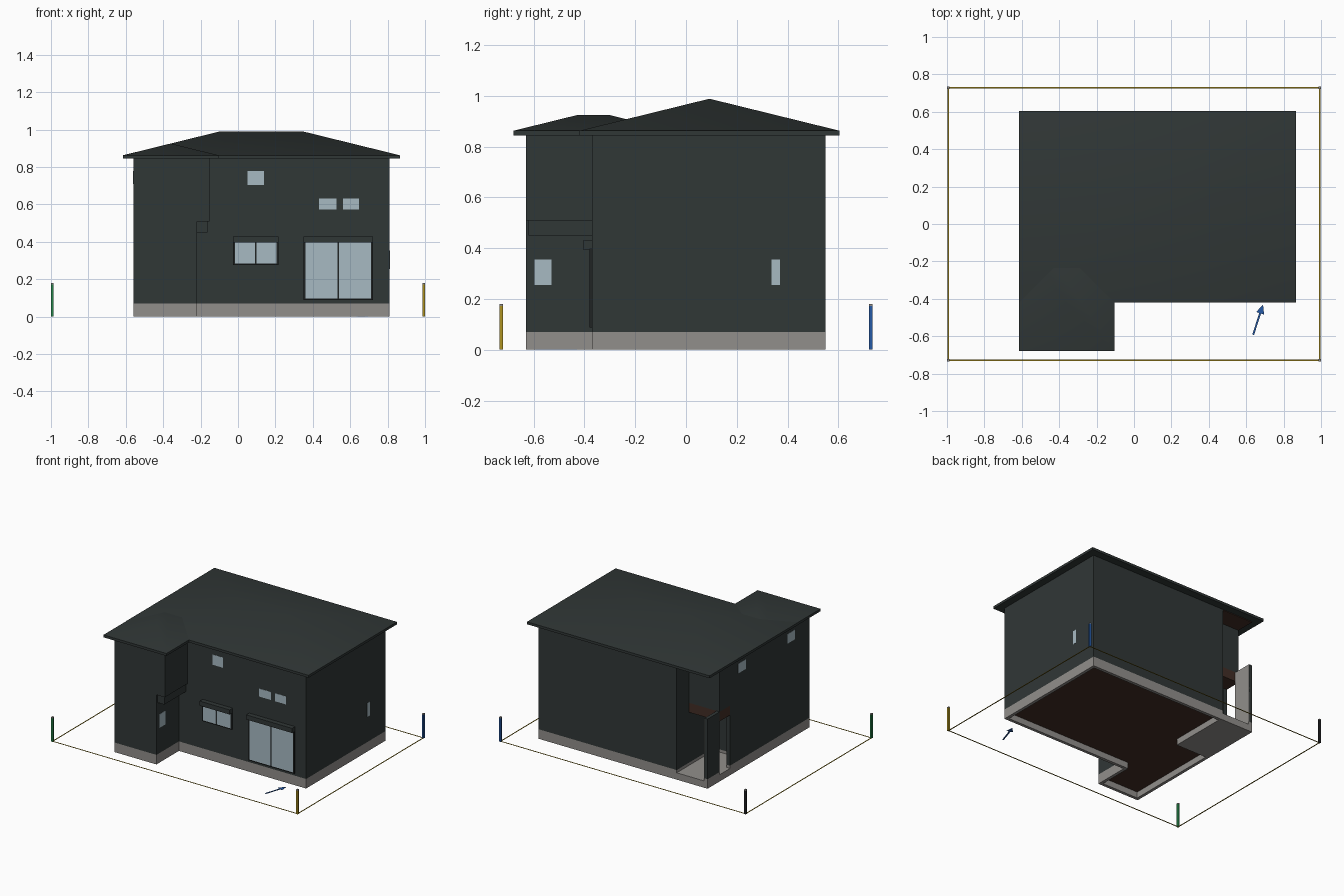
import bpy, bmesh
from math import radians
from mathutils import Vector

if "Cube" in bpy.data.objects:
    bpy.data.objects.remove(bpy.data.objects["Cube"])


def material(name, rgb):
    m = bpy.data.materials.new(name)
    m.diffuse_color = (*rgb, 1)
    m.use_nodes = True
    m.node_tree.nodes["Principled BSDF"].inputs["Base Color"].default_value = m.diffuse_color
    return m


WALL = material("charcoal_green", (.030, .038, .037))
CONCRETE = material("concrete_grey", (.285, .272, .258))
GLASS = material("pale_glass", (.39, .49, .545))
FRAME = material("dark_frame", (.014, .017, .017))
BROWN = material("dark_brown", (.055, .027, .019))
GOLD = material("gold", (.42, .29, .015))
GREEN = material("green", (.02, .25, .07))
BLUE = material("blue", (.018, .1, .38))
BLACK = material("black", (.02, .02, .022))


def finish(name, bm, *mats):
    bmesh.ops.recalc_face_normals(bm, faces=bm.faces)
    me = bpy.data.meshes.new(name)
    bm.to_mesh(me)
    bm.free()
    for m in mats:
        me.materials.append(m)
    ob = bpy.data.objects.new(name, me)
    bpy.context.collection.objects.link(ob)
    return ob


def extruded(pts, z0, z1):
    bm = bmesh.new()
    base = bm.faces.new([bm.verts.new((x, y, z0)) for x, y in pts])
    top = bmesh.ops.extrude_face_region(bm, geom=[base], use_keep_orig=True)
    for v in top["geom"]:
        if isinstance(v, bmesh.types.BMVert):
            v.co.z = z1
    bmesh.ops.recalc_face_normals(bm, faces=bm.faces)
    return bm


def prism(name, pts, z0, z1, mat):
    return finish(name, extruded(pts, z0, z1), mat)


def box(name, x0, x1, y0, y1, z0, z1, mat):
    return prism(name, [(x0, y0), (x1, y0), (x1, y1), (x0, y1)], z0, z1, mat)


# Foundation: hollow underneath with a brown floor underside
base = [(-.56, -.63), (-.22, -.63), (-.22, -.37), (.811, -.37),
        (.811, .55), (-.31, .55), (-.31, .12), (-.56, .12)]
bm = extruded(base, 0, .07)
bm.faces.ensure_lookup_table()
bottom = min(bm.faces, key=lambda f: f.calc_center_median().z)
bmesh.ops.inset_region(bm, faces=[bottom], thickness=.022, use_even_offset=True)
inner = bmesh.ops.extrude_discrete_faces(bm, faces=[bottom])["faces"][0]
for v in inner.verts:
    v.co.z = .045
inner.material_index = 1
finish("foundation", bm, CONCRETE, BROWN)

# Walls of both storeys
prism("lower_walls", base[:6] + [(-.31, .12), (-.53, .12), (-.53, .29), (-.56, .29)],
      .07, .51, WALL)
prism("upper_walls", [(-.56, -.63), (-.152, -.63), (-.152, -.37), (.811, -.37),
                      (.811, .55), (-.31, .55), (-.31, .41), (-.56, .41)], .51, .845, WALL)
box("overhang_band", -.225, -.163, -.62, -.365, .45, .51, WALL)

# Entrance porch
box("porch_slab", -.56, -.31, .12, .55, 0, .05, CONCRETE)
box("porch_wall_footing", -.56, -.53, .12, .29, 0, .07, CONCRETE)
box("porch_pillar_footing", -.56, -.53, .41, .55, 0, .07, CONCRETE)
box("porch_pillar", -.56, -.535, .41, .55, .07, .51, WALL)
box("porch_pillar_lining", -.536, -.532, .41, .55, .07, .508, CONCRETE)
prism("porch_ceiling", [(-.53, .12), (-.31, .12), (-.31, .41), (-.56, .41), (-.56, .29),
                        (-.53, .29)], .44, .51, BROWN)
box("eave_soffit", -.56, -.31, .41, .55, .840, .846, BROWN)


# Overlapping hip roofs with a shallow eave board
def hip_roof(name, x0, x1, y0, y1, z0=.845, z1=.863, slope=.246):
    h = min(x1 - x0, y1 - y0) / 2
    bm = extruded([(x0, y0), (x1, y0), (x1, y1), (x0, y1)], z0, z1)
    top = max(bm.faces, key=lambda f: f.calc_center_median().z)
    a, b, d, c = sorted(top.verts, key=lambda v: (v.co.y, v.co.x))
    bm.faces.remove(top)
    r0 = bm.verts.new((x0 + h, y0 + h, z1 + slope * h))
    r1 = bm.verts.new((x1 - h, y1 - h, z1 + slope * h))
    if x1 - x0 > y1 - y0:
        sides = [(a, b, r1, r0), (b, c, r1), (c, d, r0, r1), (d, a, r0)]
    else:
        sides = [(a, b, r0), (b, c, r1, r0), (c, d, r1), (d, a, r0, r1)]
    for s in sides:
        bm.faces.new(s)
    for f in bm.faces:
        f.smooth = True
    finish(name, bm, WALL).data.set_sharp_from_angle(angle=radians(35))


hip_roof("main_roof", -.615, .865, -.42, .605)
hip_roof("wing_roof", -.614, -.104, -.68, -.05)

# Small windows: thin glass plates on the walls
for i, (x0, x1, z0, z1) in enumerate([(.052, .138, .705, .78), (.432, .527, .573, .632),
                                      (.562, .648, .573, .632)]):
    box(f"front_window_{i}", x0, x1, -.3715, -.367, z0, z1, GLASS)
for i, (x, y0, y1, z0, z1) in enumerate([(-.22, -.597, -.53, .255, .355),
                                         (.811, .337, .37, .255, .355),
                                         (-.56, .11, .195, .71, .78),
                                         (-.56, -.46, -.375, .71, .78)]):
    box(f"side_window_{i}", x - .0015, x + .0015, y0, y1, z0, z1, GLASS)

# Large sliding windows with frames and shutter boxes
for name, x0, x1, z0 in [("sliding_window", -.027, .216, .275),
                         ("patio_door", .35, .722, .088)]:
    box(name + "_frame", x0, x1, -.38, -.369, z0, .40, FRAME)
    box(name + "_shutter_box", x0, x1, -.405, -.369, .396, .43, WALL)
    mid = (x0 + x1) / 2
    for side, a, b in [("left", x0 + .01, mid - .004), ("right", mid + .004, x1 - .01)]:
        box(f"{name}_{side}_glass", a, b, -.3815, -.379, z0 + .008, .396, GLASS)

# Plot boundary lines and coloured corner posts
X, Y, W = .993, .728, .007
for s, side in [(-1, "front"), (1, "back")]:
    box(side + "_boundary", -X, X, s * Y - .004, s * Y + .004, 0, .0015, GOLD)
for s, side in [(-1, "left"), (1, "right")]:
    box(side + "_boundary", s * X - .004, s * X + .004, -Y, Y, 0, .0015, GOLD)
for sx, sy, mat, side in [(-1, -1, GREEN, "front_left"), (1, -1, GOLD, "front_right"),
                          (-1, 1, BLACK, "back_left"), (1, 1, BLUE, "back_right")]:
    x, y = sx * X, sy * Y
    box(side + "_post", x - W, x + W, y - W, y + W, 0, .172, mat)
    box(side + "_post_cap", x - W, x + W, y - W, y + W, .172, .18, CONCRETE)

# Flat direction arrow on the ground
tail, tip = Vector((.637, -.592)), Vector((.69, -.43))
d = (tip - tail).normalized()
n = Vector((-d.y, d.x))
neck = tip - d * .05
prism("ground_arrow", [tail - n * .005, neck - n * .005, neck - n * .022, tip,
                       neck + n * .022, neck + n * .005, tail + n * .005], 0, .003, BLUE)
